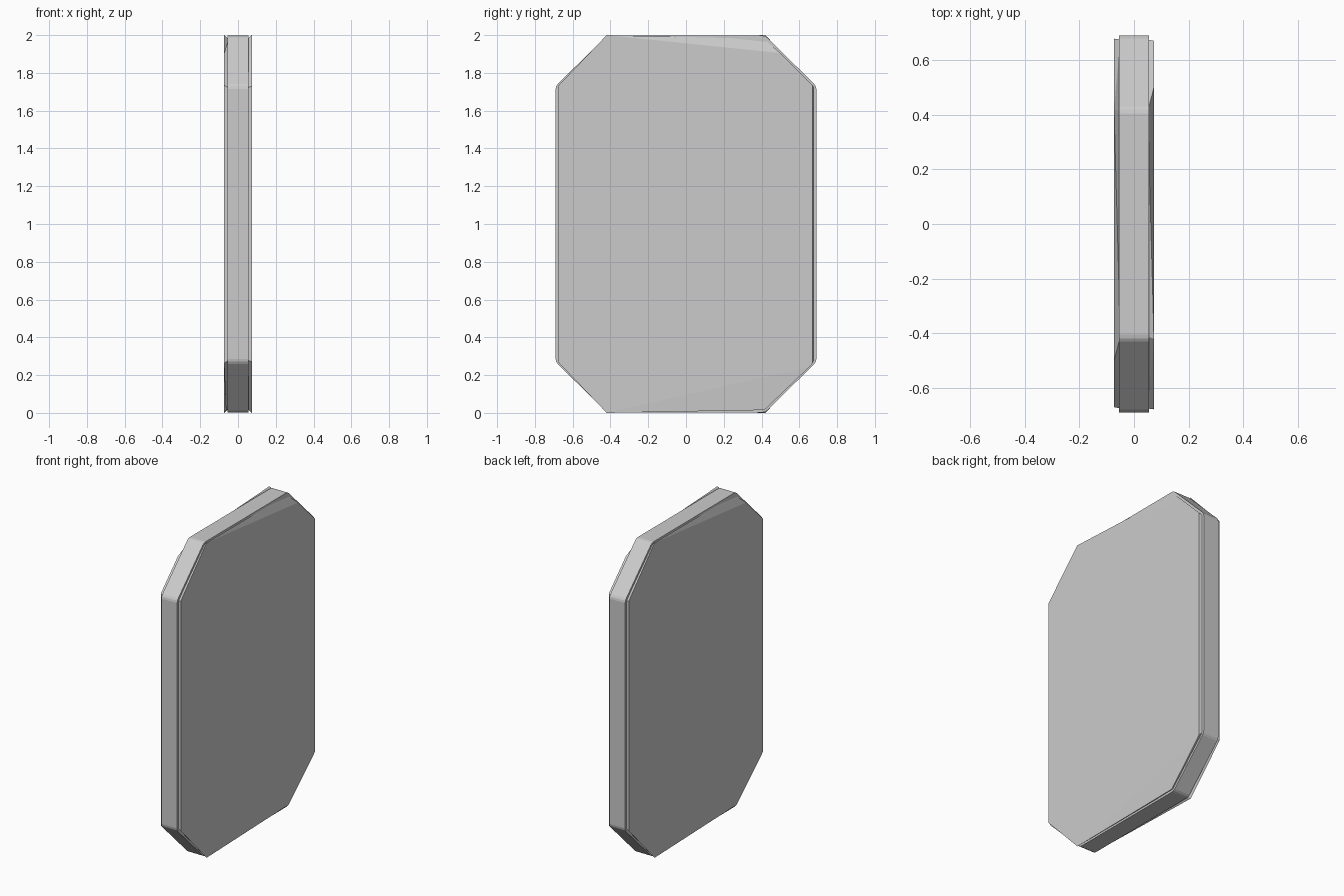
import bpy, bmesh, math
from mathutils import Matrix

if "Cube" in bpy.data.objects:
    bpy.data.objects.remove(bpy.data.objects["Cube"])


def finish(bm, name):
    bmesh.ops.recalc_face_normals(bm, faces=bm.faces)
    mesh = bpy.data.meshes.new(name)
    bm.to_mesh(mesh)
    bm.free()
    obj = bpy.data.objects.new(name, mesh)
    bpy.context.collection.objects.link(obj)
    return obj


def octagon(half_w, half_h, flat_w, flat_h):
    quarter = [(half_w, flat_h), (flat_w, half_h)]
    pts = quarter + [(-y, z) for y, z in reversed(quarter)]
    return [(y, 1 + z) for y, z in pts + [(-y, -z) for y, z in pts]]


# Octagonal rim slab with slightly softened corners
bm = bmesh.new()
face = bm.faces.new([bm.verts.new((-0.055, y, z))
                     for y, z in octagon(0.69, 0.997, 0.42, 0.73)])
ext = bmesh.ops.extrude_face_region(bm, geom=[face])
bmesh.ops.translate(bm, vec=(0.11, 0, 0),
                    verts=[v for v in ext["geom"] if isinstance(v, bmesh.types.BMVert)])
corners = [e for e in bm.edges if abs(e.verts[0].co.x - e.verts[1].co.x) > 0.1]
bmesh.ops.bevel(bm, geom=corners, offset=0.015, segments=2, profile=0.5, affect='EDGES')
finish(bm, "rim")

# Raised irregular face plates: cut-off corners on one side, full on the other
outer = [(-0.42, 2.0), (0.5, 1.905), (0.67, 1.735), (0.67, 0.262),
         (0.655, 0.245), (-0.42, 0.0), (-0.678, 0.27), (-0.678, 1.73)]
base = octagon(0.675, 0.98, 0.412, 0.72)


def face_plate(name, angle):
    bm = bmesh.new()
    for y, z in outer:
        bm.verts.new((0.073, y, z))
    bm.verts.new((0.064, 0.415, 0.015))
    for y, z in base:
        bm.verts.new((0.05, y, z))
    hull = bmesh.ops.convex_hull(bm, input=bm.verts)
    loose = [v for v in bm.verts if not v.link_faces]
    bmesh.ops.delete(bm, geom=loose, context='VERTS')
    bmesh.ops.dissolve_limit(bm, angle_limit=math.radians(0.3),
                             verts=bm.verts, edges=bm.edges)
    bm.transform(Matrix.Rotation(angle, 4, 'Z'))
    return finish(bm, name)


face_plate("right_face_plate", 0)
face_plate("left_face_plate", math.pi)
